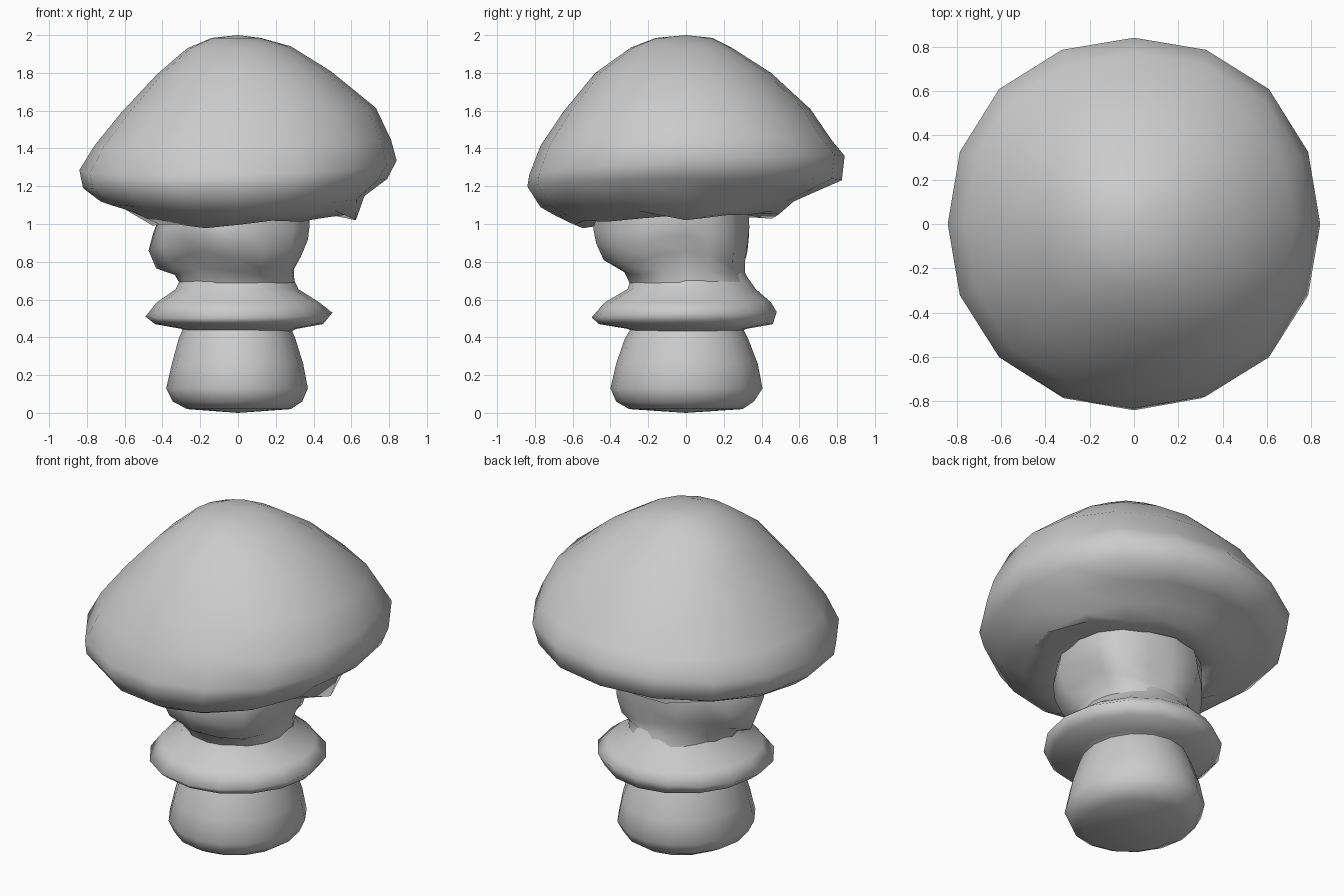
import bpy, bmesh
from math import sin, cos, pi, radians

SIDES = 16


def loft(name, rings, top=None, bottom=None, shape=None):
    """Rings run top to bottom: (z, x_min, x_max, y_min, y_max, tilt_x, tilt_y)."""
    bm = bmesh.new()
    loops = []
    for i, (z, xa, xb, ya, yb, tx, ty) in enumerate(rings):
        loop = []
        for k in range(SIDES):
            a = 2 * pi * k / SIDES
            f, dz = shape(i, a) if shape else (1, 0)
            x = cos(a) * (xb if cos(a) > 0 else -xa) * f
            y = sin(a) * (yb if sin(a) > 0 else -ya) * f
            loop.append(bm.verts.new((x, y, z + tx * x + ty * y + dz)))
        loops.append(loop)
    for up, low in zip(loops, loops[1:]):
        for k in range(SIDES):
            n = (k + 1) % SIDES
            bm.faces.new((up[k], low[k], low[n], up[n]))
    for tip, loop in ((top, loops[0]), (bottom, loops[-1])):
        if tip:
            v = bm.verts.new(tip)
            for k in range(SIDES):
                bm.faces.new((loop[k], loop[(k + 1) % SIDES], v))
    bmesh.ops.recalc_face_normals(bm, faces=bm.faces)
    mesh = bpy.data.meshes.new(name)
    bm.to_mesh(mesh)
    bm.free()
    for p in mesh.polygons:
        p.use_smooth = True
    obj = bpy.data.objects.new(name, mesh)
    bpy.context.collection.objects.link(obj)
    return obj


# Cap: lopsided, slightly squared dome with a thick rim and a ragged underside
def cap_shape(i, a):
    near = max(0, cos(a - radians(8))) ** 24
    square = 1 + 0.012 * (1 - cos(4 * a))
    return {8: (1 + 0.17 * near, -0.09 * near),
            9: (1 + 0.30 * near, -0.02 * near + 0.012 * cos(5 * a)),
            10: (1 + 0.04 * cos(4 * a), 0)}.get(i, (square, 0))


loft("cap", [
    (1.985, -0.14, 0.12, -0.16, 0.14, 0, 0),
    (1.935, -0.27, 0.28, -0.29, 0.24, 0.02, 0),
    (1.80, -0.43, 0.49, -0.48, 0.45, 0.02, 0),
    (1.60, -0.62, 0.73, -0.65, 0.66, 0.02, 0.01),
    (1.43, -0.76, 0.81, -0.77, 0.77, 0.02, 0.02),
    (1.31, -0.84, 0.84, -0.83, 0.84, 0.03, 0.06),
    (1.215, -0.82, 0.79, -0.84, 0.825, 0.03, 0.02),
    (1.135, -0.73, 0.67, -0.77, 0.70, 0.02, 0.06),
    (1.085, -0.60, 0.55, -0.69, 0.57, 0.01, 0.06),
    (1.025, -0.45, 0.47, -0.59, 0.49, 0.05, 0.05),
    (1.06, -0.40, 0.38, -0.46, 0.34, 0, 0),
], top=(0, 0, 2.0), shape=cap_shape)


# Neck: lobed, bulging below the cap
def neck_shape(i, a):
    w = (0.02, 0.05, 0.08, 0.09, 0.03, 0)[i]
    return 1 - 0.6 * w + w * cos(5 * a - 5 * radians(255)), 0.5 * w * cos(3 * a)


loft("neck", [
    (1.08, -0.40, 0.40, -0.46, 0.34, 0, 0),
    (0.98, -0.44, 0.41, -0.50, 0.35, 0, 0),
    (0.90, -0.46, 0.40, -0.49, 0.35, 0, 0),
    (0.81, -0.42, 0.36, -0.45, 0.34, 0, 0),
    (0.745, -0.33, 0.31, -0.33, 0.32, 0, 0),
    (0.67, -0.30, 0.30, -0.29, 0.35, 0, 0),
], shape=neck_shape)

# Collar: flared skirt around the stalk
loft("collar", [
    (0.74, -0.29, 0.28, -0.28, 0.31, 0, 0),
    (0.655, -0.33, 0.32, -0.31, 0.37, 0, 0),
    (0.585, -0.43, 0.43, -0.43, 0.45, 0, 0),
    (0.52, -0.49, 0.50, -0.50, 0.48, 0.02, 0.03),
    (0.47, -0.44, 0.45, -0.46, 0.46, 0, 0),
    (0.445, -0.30, 0.31, -0.31, 0.32, 0, 0),
    (0.43, -0.28, 0.28, -0.28, 0.29, 0, 0),
])

# Foot: rounded base of the stalk
loft("foot", [
    (0.45, -0.29, 0.28, -0.29, 0.30, 0, 0),
    (0.39, -0.315, 0.305, -0.325, 0.33, 0, 0),
    (0.26, -0.35, 0.345, -0.37, 0.38, 0, 0),
    (0.13, -0.38, 0.37, -0.40, 0.405, 0, 0),
    (0.06, -0.345, 0.34, -0.37, 0.36, 0, 0),
    (0.02, -0.27, 0.28, -0.30, 0.30, 0, 0),
], bottom=(0, 0, 0))
